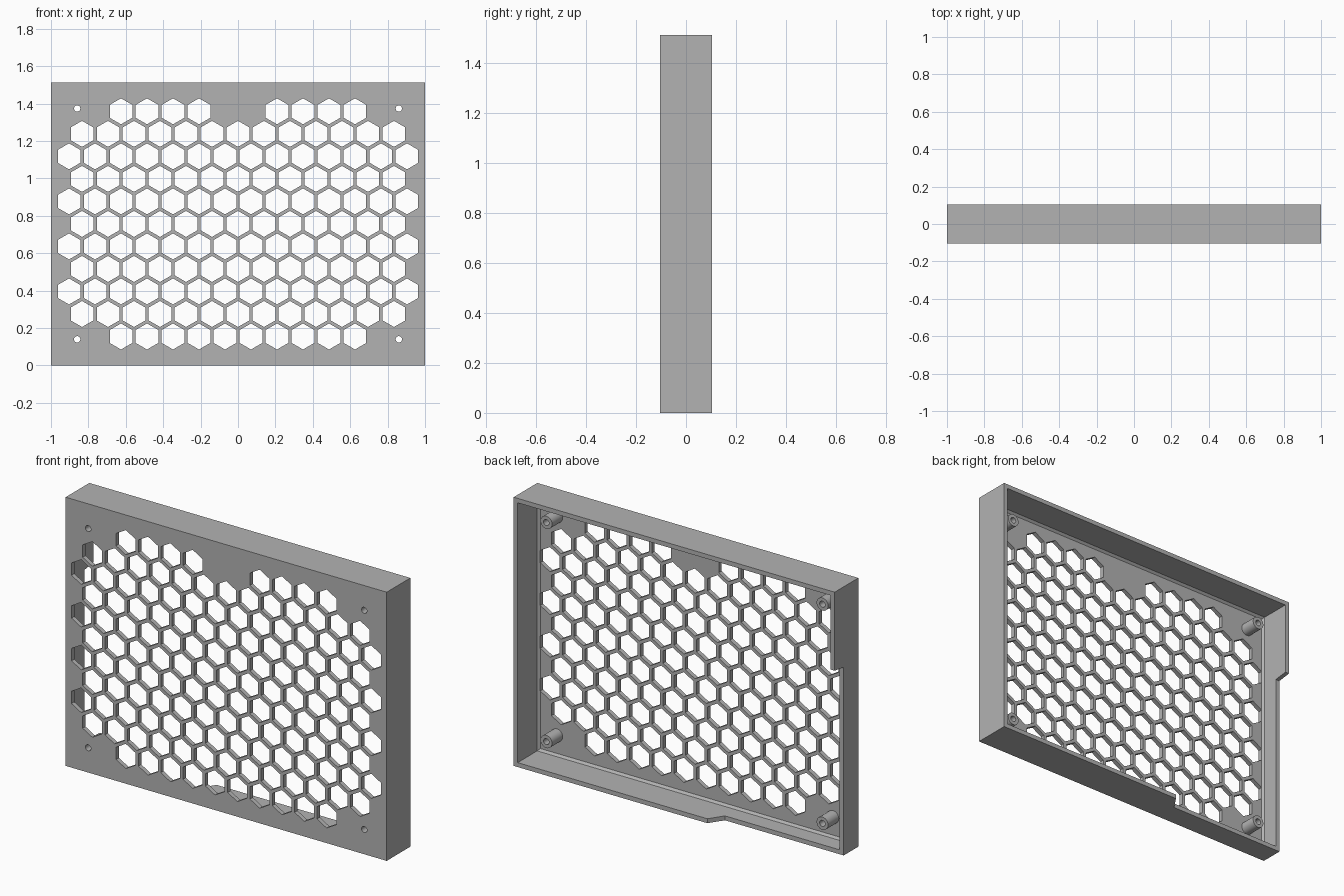
import bpy, bmesh, math
from mathutils import Matrix, Vector

old = bpy.data.objects.get("Cube")
if old:
    bpy.data.objects.remove(old, do_unlink=True)

W, H, D = 2.0, 1.513, 0.21        # width, height, depth
WALL, PLATE, FILLET = 0.025, 0.025, 0.012
FRONT, BACK = -D / 2, D / 2
PITCH, HEX_R = 0.139, 0.0695
BORE, POST_R, POST_END = 0.017, 0.036, 0.015

grey = bpy.data.materials.new("plain grey")
grey.use_nodes = True
grey.diffuse_color = (0.45, 0.45, 0.45, 1)
grey.node_tree.nodes["Principled BSDF"].inputs["Base Color"].default_value = grey.diffuse_color


def make(name, bm):
    bmesh.ops.recalc_face_normals(bm, faces=bm.faces)
    mesh = bpy.data.meshes.new(name)
    bm.to_mesh(mesh)
    bm.free()
    mesh.materials.append(grey)
    obj = bpy.data.objects.new(name, mesh)
    bpy.context.collection.objects.link(obj)
    return obj


def loft(name, sections):
    """Solid through rectangles (y, x0, x1, z0, z1), capped at both ends."""
    bm = bmesh.new()
    rings = [[bm.verts.new((x, y, z)) for x, z in ((x0, z0), (x1, z0), (x1, z1), (x0, z1))]
             for y, x0, x1, z0, z1 in sections]
    for a, b in zip(rings, rings[1:]):
        for i in range(4):
            j = (i + 1) % 4
            bm.faces.new((a[i], a[j], b[j], b[i]))
    bm.faces.new(rings[0])
    bm.faces.new(rings[-1])
    return make(name, bm)


def inset(y, m):
    return (y, -W / 2 + m, W / 2 - m, m, H - m)


def add_prism(bm, x, z, radius, sides, y0, y1, turn=0.0):
    """Prism along y, with a point at the top when turn is a quarter circle."""
    rings = []
    for y in (y0, y1):
        rings.append([bm.verts.new((x + radius * math.cos(turn + math.tau * i / sides), y,
                                    z + radius * math.sin(turn + math.tau * i / sides)))
                      for i in range(sides)])
    a, b = rings
    for i in range(sides):
        j = (i + 1) % sides
        bm.faces.new((a[i], a[j], b[j], b[i]))
    bm.faces.new(a)
    bm.faces.new(b)


def cut(target, cutter):
    mod = target.modifiers.new("cut", "BOOLEAN")
    mod.operation = "DIFFERENCE"
    mod.solver = "EXACT"
    mod.object = cutter
    cutter.hide_render = True
    bpy.context.view_layer.update()
    bpy.context.view_layer.objects.active = target
    bpy.ops.object.modifier_apply(modifier=mod.name)
    bpy.data.objects.remove(cutter, do_unlink=True)


# Tray: front plate with four walls, open at the back, small inner chamfer
tray = loft("tray", [inset(FRONT, 0), inset(BACK, 0)])
floor_y = FRONT + PLATE
cut(tray, loft("cavity_cutter", [inset(floor_y, WALL + FILLET),
                                 inset(floor_y + FILLET, WALL),
                                 inset(BACK + 0.1, WALL)]))

# Lowered rim around one lower corner, with sloped ends
cut(tray, loft("rim_cutter", [(BACK - 0.08, -1.2, -0.26, -0.2, 1.06),
                              (BACK + 0.01, -1.2, -0.2, -0.2, 1.072)]))

# Honeycomb openings, row by row from the top
bm = bmesh.new()
for row in range(11):
    z = H / 2 + (5 - row) * PITCH * math.sqrt(3) / 2
    reach = 4.5 if row in (0, 10) else 6.5 if row % 2 == 0 else 6
    for k in range(int(2 * reach) + 1):
        step = k - reach
        if row == 0 and abs(step) < 1:
            continue                # solid patch at the top middle
        add_prism(bm, step * PITCH, z, HEX_R, 6, FRONT - 0.05, floor_y + 0.03, math.pi / 2)
cut(tray, make("honeycomb_cutter", bm))

# Screw holes in the plate
spots = [(sx * 0.86, H / 2 + sz * 0.617) for sx in (-1, 1) for sz in (-1, 1)]
bm = bmesh.new()
for x, z in spots:
    add_prism(bm, x, z, BORE, 24, FRONT - 0.05, floor_y + 0.03)
cut(tray, make("screw_hole_cutter", bm))

# Hollow screw posts
for n, (x, z) in enumerate(spots):
    bm = bmesh.new()
    add_prism(bm, x, z, POST_R, 24, floor_y - 0.005, POST_END)
    post = make(f"screw_post_{n + 1}", bm)
    bm = bmesh.new()
    add_prism(bm, x, z, BORE, 24, FRONT - 0.05, POST_END + 0.05)
    cut(post, make("bore_cutter", bm))
    bpy.ops.object.select_all(action="DESELECT")
    post.select_set(True)
    bpy.context.view_layer.objects.active = post
    bpy.ops.object.shade_smooth_by_angle(angle=math.radians(30))
